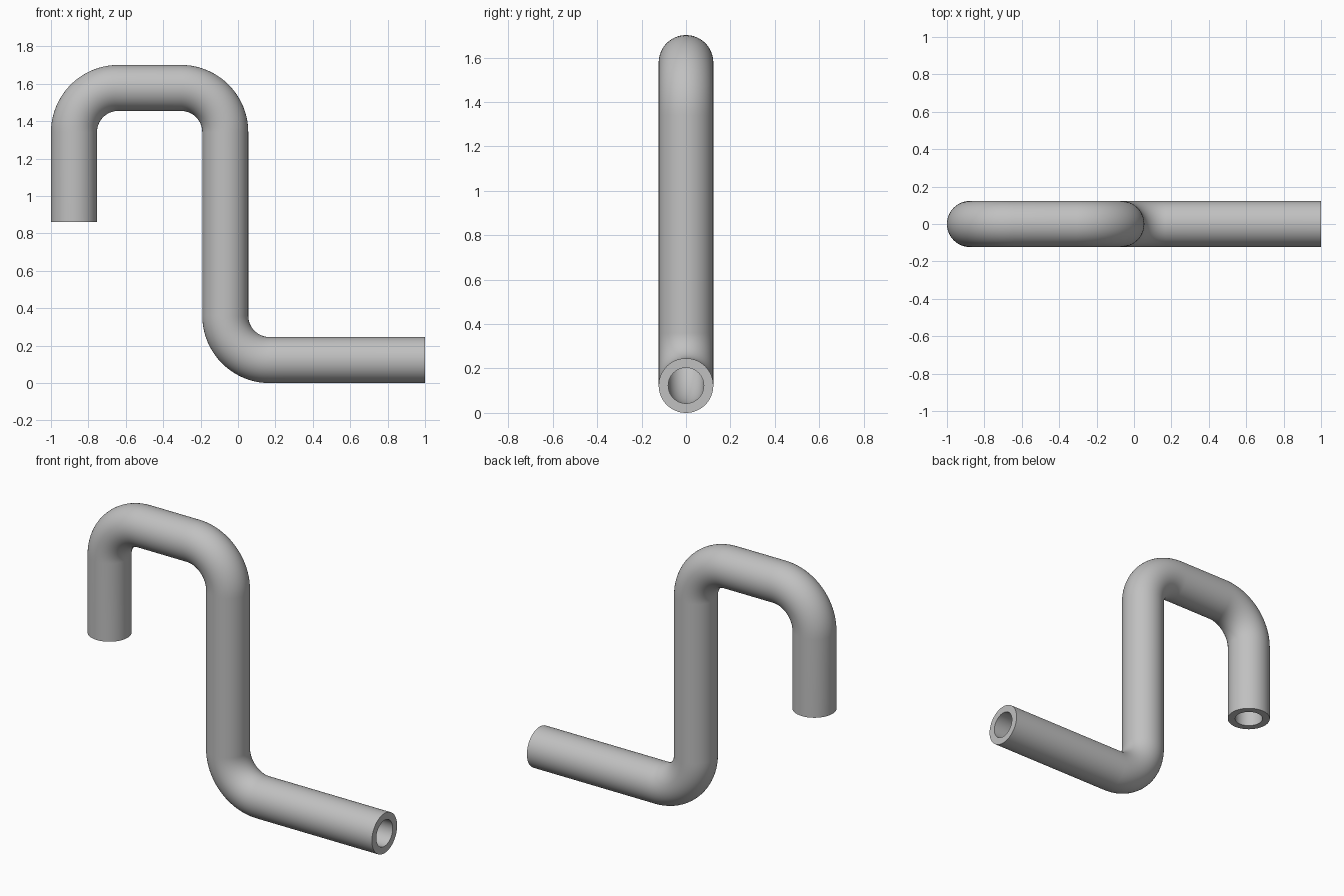
import bpy, bmesh
from math import sin, cos, pi
from mathutils import Vector

cube = bpy.data.objects.get("Cube")
if cube:
    bpy.data.objects.remove(cube, do_unlink=True)

OUTER, INNER, BEND = 0.123, 0.08, 0.237
SIDES, STEPS = 64, 20

# Centre line corners, from the hanging end to the long foot
corners = [Vector((x, 0, z)) for x, z in
           [(-0.877, 0.86), (-0.877, 1.578), (-0.068, 1.578), (-0.068, 0.123), (1, 0.123)]]


def bent_path(pts, radius):
    """Return (point, tangent) pairs, with each right-angle corner rounded."""
    path = [(pts[0], (pts[1] - pts[0]).normalized())]
    for before, corner, after in zip(pts, pts[1:], pts[2:]):
        d_in = (corner - before).normalized()
        d_out = (after - corner).normalized()
        centre = corner + (d_out - d_in) * radius
        for i in range(STEPS + 1):
            a = pi / 2 * i / STEPS
            path.append((centre + (d_in * sin(a) - d_out * cos(a)) * radius,
                         d_in * cos(a) + d_out * sin(a)))
    path.append((pts[-1], (pts[-1] - pts[-2]).normalized()))
    return path


def sweep(bm, path, radius):
    """Add a ring of vertices at each path point and skin them."""
    across = Vector((0, 1, 0))
    rings = []
    for p, t in path:
        up = t.cross(across)
        rings.append([bm.verts.new(p + (across * cos(a) + up * sin(a)) * radius)
                      for a in (2 * pi * i / SIDES for i in range(SIDES))])
    for a, b in zip(rings, rings[1:]):
        bridge(bm, a, b)
    return rings


def bridge(bm, a, b):
    for i in range(SIDES):
        j = (i + 1) % SIDES
        bm.faces.new((a[i], a[j], b[j], b[i]))


# Hollow pipe: outer wall, bore and the two end rims
bm = bmesh.new()
path = bent_path(corners, BEND)
wall = sweep(bm, path, OUTER)
bore = sweep(bm, path, INNER)
for end in (0, -1):
    bridge(bm, wall[end], bore[end])
bmesh.ops.recalc_face_normals(bm, faces=bm.faces)
mesh = bpy.data.meshes.new("bent_pipe")
bm.to_mesh(mesh)
bm.free()

pipe = bpy.data.objects.new("bent_pipe", mesh)
bpy.context.collection.objects.link(pipe)

# Plain grey finish
grey = bpy.data.materials.new("light_grey")
grey.use_nodes = True
colour = (0.53, 0.53, 0.53, 1)
grey.diffuse_color = colour
grey.node_tree.nodes["Principled BSDF"].inputs["Base Color"].default_value = colour
mesh.materials.append(grey)

# Smooth walls, sharp rims
bpy.context.view_layer.objects.active = pipe
pipe.select_set(True)
bpy.ops.object.shade_smooth_by_angle(angle=pi / 6)
